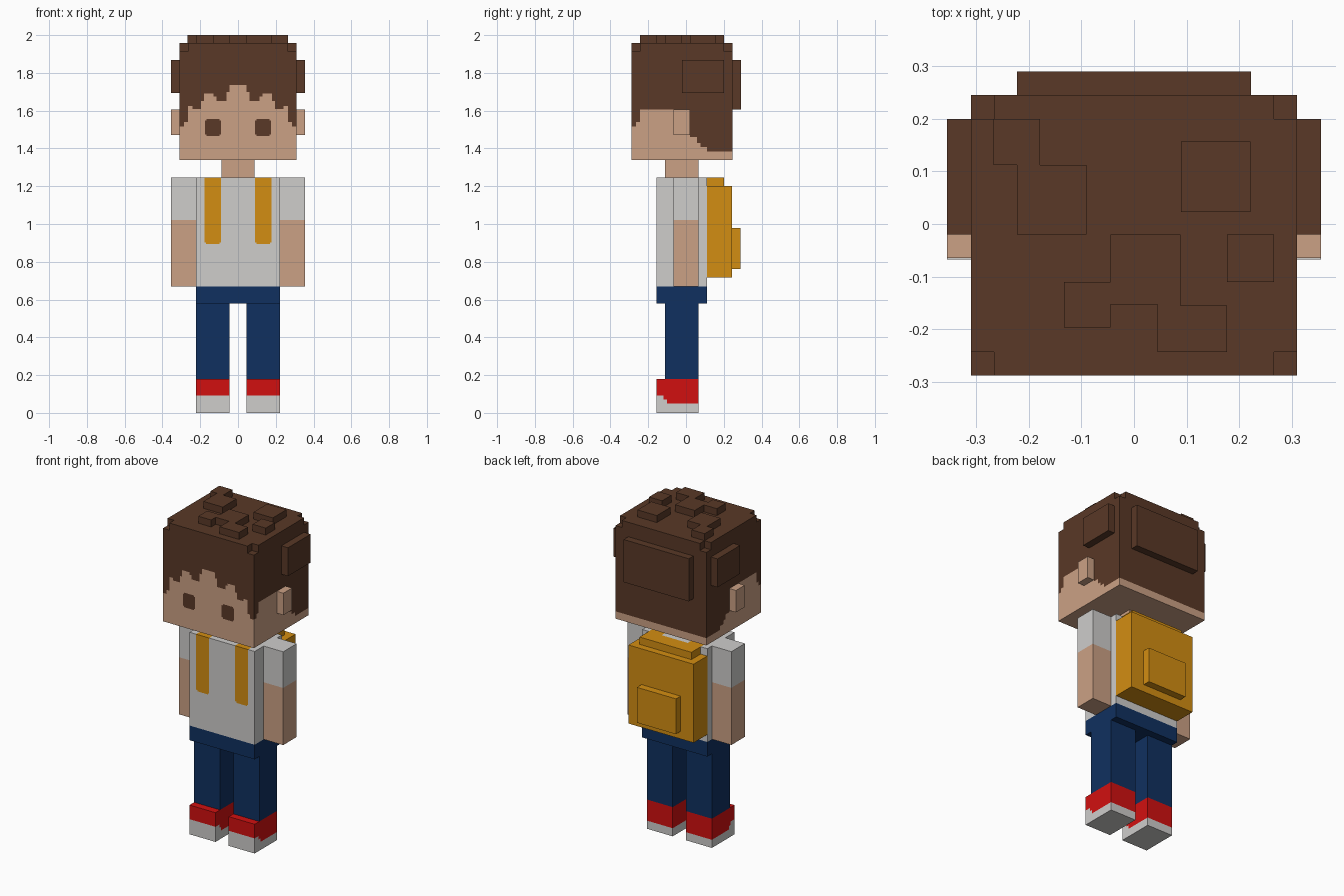
import bpy, bmesh
from mathutils import Vector

cube = bpy.data.objects.get("Cube")
if cube:
    bpy.data.objects.remove(cube, do_unlink=True)


def material(name, rgb):
    m = bpy.data.materials.new(name)
    m.use_nodes = True
    m.diffuse_color = (*rgb, 1)
    bsdf = next(n for n in m.node_tree.nodes if n.type == 'BSDF_PRINCIPLED')
    bsdf.inputs["Base Color"].default_value = (*rgb, 1)
    bsdf.inputs["Roughness"].default_value = 0.9
    return m


SKIN = material("skin", (0.60, 0.355, 0.234))
HAIR = material("brown hair", (0.10, 0.04, 0.02))
SHIRT = material("off white", (0.62, 0.61, 0.60))
JEANS = material("navy denim", (0.005, 0.03, 0.117))
GOLD = material("mustard yellow", (0.65, 0.27, 0.006))
RED = material("shoe red", (0.64, 0.005, 0.005))


def finish(name, bm, mats):
    bmesh.ops.recalc_face_normals(bm, faces=bm.faces)
    me = bpy.data.meshes.new(name)
    bm.to_mesh(me)
    bm.free()
    for m in mats:
        me.materials.append(m)
    ob = bpy.data.objects.new(name, me)
    bpy.context.collection.objects.link(ob)
    return ob


def box(name, xs, ys, zs, mats, cuts=((), (), ()), rule=None):
    """Box between bounds; cut along each axis and paint faces by rule(centre, normal)."""
    bm = bmesh.new()
    bmesh.ops.create_cube(bm, size=1)
    spans = [sorted(s) for s in (xs, ys, zs)]
    for v in bm.verts:
        v.co = Vector([(a + b) / 2 + c * (b - a) for (a, b), c in zip(spans, v.co)])
    for axis, values in enumerate(cuts):
        normal = Vector([float(i == axis) for i in range(3)])
        for value in values:
            bmesh.ops.bisect_plane(bm, geom=bm.verts[:] + bm.edges[:] + bm.faces[:],
                                   dist=1e-5, plane_co=normal * value, plane_no=normal)
    bm.normal_update()
    if rule:
        for f in bm.faces:
            f.material_index = int(rule(f.calc_center_median(), f.normal))
    return finish(name, bm, mats)


def slab(name, outline, z0, z1, mat):
    """Extruded flat outline."""
    bm = bmesh.new()
    face = bm.faces.new([bm.verts.new((x, y, z0)) for x, y in outline])
    new = bmesh.ops.extrude_face_region(bm, geom=[face])["geom"]
    for v in new:
        if isinstance(v, bmesh.types.BMVert):
            v.co.z = z1
    # keep a bottom cap so the slab is closed
    if not face.is_valid:
        bm.faces.new([v for v in bm.verts if abs(v.co.z - z0) < 1e-6])
    return finish(name, bm, [mat])


def step(table, t):
    """Value of a stepped outline at t."""
    return next((z for limit, z in table if t < limit), table[-1][1])


def both(values):
    return [s * v for v in values for s in (-1, 1)]


# Head, with the hairline and eyes cut into its faces
FRINGE = [(0.045, 1.735), (0.06, 1.70), (0.115, 1.65), (0.13, 1.675), (0.18, 1.69),
          (0.195, 1.65), (0.24, 1.61), (0.265, 1.625), (0.285, 1.54), (0.31, 1.515)]
SIDE = [(-0.265, 1.515), (-0.243, 1.54), (0.02, 1.605), (0.058, 1.46),
        (0.078, 1.43), (0.11, 1.408), (0.245, 1.385)]
EYE_X, EYE_Z = (0.09, 0.098, 0.167, 0.175), (1.465, 1.473, 1.547, 1.555)


def in_eye(x, z):
    dx, dz = abs(x - 0.1325), abs(z - 1.51)
    return dx < 0.0425 and dz < 0.045 and not (dx > 0.0345 and dz > 0.037)


def is_hair(c, n):
    if abs(n.z) > 0.5:
        return n.z > 0
    if n.y > 0.5:
        return c.z > 1.385
    if n.y < -0.5:
        return c.z > step(FRINGE, abs(c.x)) or in_eye(abs(c.x), c.z)
    return c.z > step(SIDE, c.y)


head_cuts = (both([l for l, _ in FRINGE[:-1]] + list(EYE_X)),
             [l for l, _ in SIDE[:-1]],
             sorted({z for _, z in FRINGE + SIDE} | set(EYE_Z)))
box("head", (-0.31, 0.31), (-0.288, 0.245), (1.34, 1.913), [SKIN, HAIR], head_cuts, is_hair)

# Crown with notched corners, and raised tufts
X, X2, YF, YF2, YB, YB2 = 0.31, 0.266, -0.288, -0.243, 0.245, 0.2
slab("hair_crown", [(-X2, YF), (X2, YF), (X2, YF2), (X, YF2), (X, YB2), (X2, YB2),
                    (X2, YB), (-X2, YB), (-X2, YB2), (-X, YB2), (-X, YF2), (-X2, YF2)],
     1.913, 1.957, HAIR)
TUFTS = {
    "hair_tuft_back": [(-0.267, 0.2), (-0.267, 0.112), (-0.222, 0.112), (-0.222, -0.02),
                       (-0.09, -0.02), (-0.09, 0.112), (-0.179, 0.112), (-0.179, 0.2)],
    "hair_tuft_side": [(0.089, 0.023), (0.221, 0.023), (0.221, 0.157), (0.089, 0.157)],
    "hair_tuft_small": [(0.177, -0.11), (0.266, -0.11), (0.266, -0.02), (0.177, -0.02)],
    "hair_tuft_front": [(-0.045, -0.02), (-0.045, -0.11), (-0.133, -0.11), (-0.133, -0.197),
                        (-0.045, -0.197), (-0.045, -0.153), (0.045, -0.153), (0.045, -0.243),
                        (0.177, -0.243), (0.177, -0.155), (0.088, -0.155), (0.088, -0.02)],
}
for name, outline in TUFTS.items():
    slab(name, outline, 1.957, 2.0, HAIR)
box("hair_back_panel", (-0.222, 0.222), (0.245, 0.29), (1.605, 1.868), [HAIR])

# Neck, torso with painted straps, hips
box("neck", (-0.088, 0.088), (-0.11, 0.065), (1.245, 1.34), [SKIN])


def is_strap(c, n):
    dx = abs(abs(c.x) - 0.133)
    if n.z > 0.5:
        return dx < 0.044
    return n.y < -0.5 and dx < 0.044 and c.z > (0.903 if dx > 0.036 else 0.895)


box("torso", (-0.222, 0.222), (-0.155, 0.11), (0.67, 1.245), [SHIRT, GOLD],
    (both([0.089, 0.097, 0.169, 0.177]), (), (0.895, 0.903)), is_strap)
box("hips", (-0.222, 0.222), (-0.155, 0.11), (0.58, 0.67), [JEANS])

# Backpack
box("backpack", (-0.222, 0.222), (0.11, 0.243), (0.716, 1.2), [GOLD])
box("backpack_top", (-0.177, 0.177), (0.11, 0.2), (1.2, 1.245), [GOLD])
box("backpack_pocket", (-0.133, 0.133), (0.243, 0.288), (0.762, 0.98), [GOLD])

# Paired parts: hair pads, ears, arms, legs, shoes
SOLE = [(-0.118, 0.093), (-0.1, 0.072), (0.065, 0.05)]
for side, s in (("left", 1), ("right", -1)):
    outer = (s * 0.31, s * 0.355)
    limb = (s * 0.045, s * 0.222)
    box(side + "_hair_pad", outer, (-0.02, 0.2), (1.693, 1.868), [HAIR])
    box(side + "_ear", outer, (-0.065, 0.02), (1.47, 1.605), [SKIN])
    box(side + "_arm", (s * 0.222, s * 0.355), (-0.067, 0.065), (0.67, 1.245), [SKIN, SHIRT],
        ((), (), (1.022,)), lambda c, n: c.z > 1.022)
    box(side + "_leg", limb, (-0.11, 0.065), (0.18, 0.58), [JEANS])
    box(side + "_shoe", limb, (-0.155, 0.065), (0, 0.18), [SHIRT, RED],
        ((), [l for l, _ in SOLE[:-1]], [z for _, z in SOLE]),
        lambda c, n: c.z > step(SOLE, c.y))
